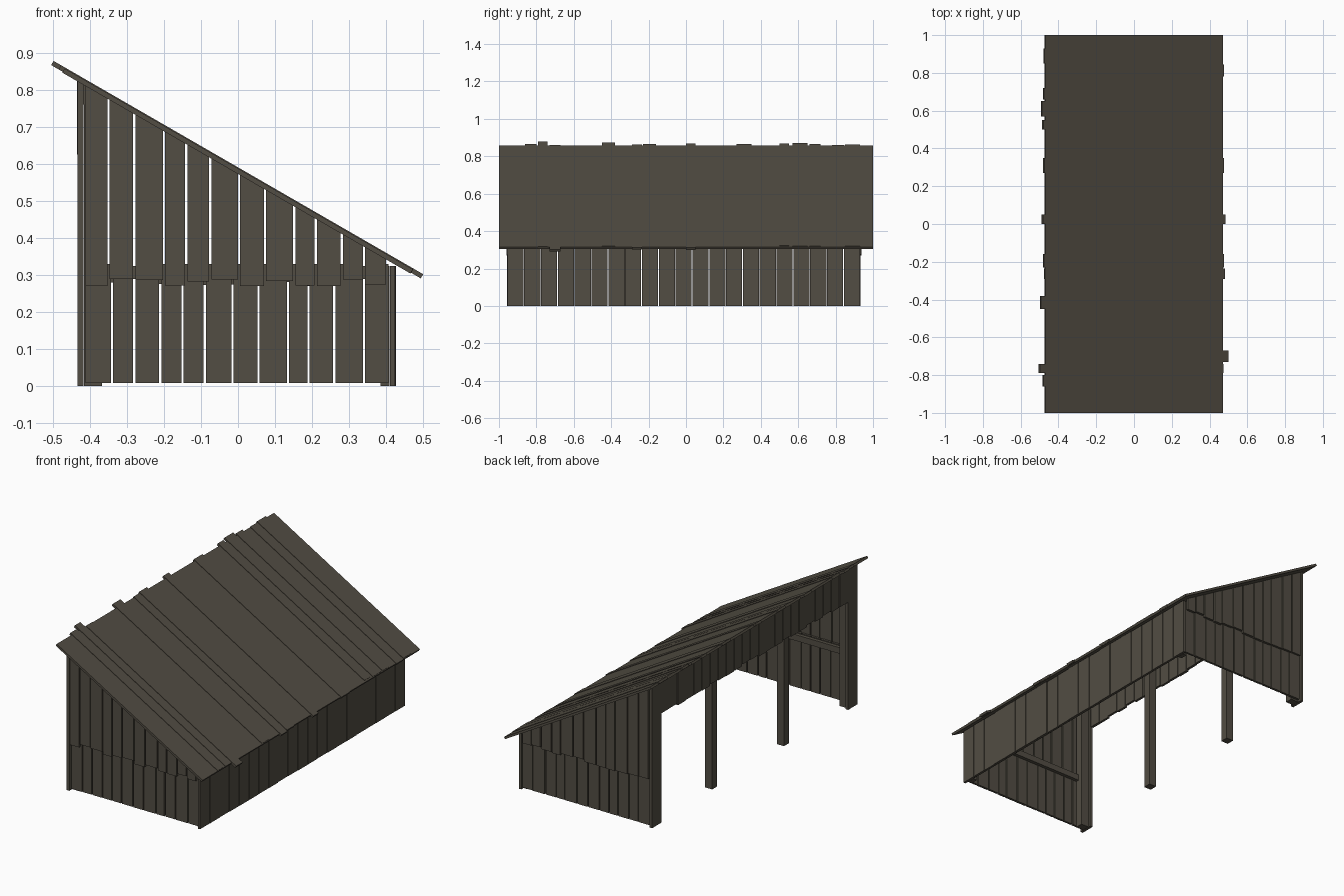
import bpy, bmesh, math, random

if "Cube" in bpy.data.objects:
    bpy.data.objects.remove(bpy.data.objects["Cube"])
random.seed(4)

def material(name, col):
    m = bpy.data.materials.new(name)
    m.diffuse_color = (*col, 1)
    m.use_nodes = True
    m.node_tree.nodes["Principled BSDF"].inputs["Base Color"].default_value = m.diffuse_color
    return m

WOOD = material("weathered wood", (0.084, 0.074, 0.056))

def roof_z(x):            # top surface of the roof
    return 0.588 - 0.577 * x

def under(x):             # underside of the roof
    return roof_z(x) - 0.015

def add_prism(bm, base, off):
    """Extrude a planar outline by an offset vector."""
    a = [bm.verts.new(p) for p in base]
    b = [bm.verts.new([p[i] + off[i] for i in range(3)]) for p in base]
    bm.faces.new(a)
    bm.faces.new(b[::-1])
    n = len(a)
    for i in range(n):
        j = (i + 1) % n
        bm.faces.new((a[j], a[i], b[i], b[j]))

def finish(bm, name):
    bmesh.ops.recalc_face_normals(bm, faces=bm.faces[:])
    me = bpy.data.meshes.new(name)
    bm.to_mesh(me)
    bm.free()
    ob = bpy.data.objects.new(name, me)
    me.materials.append(WOOD)
    bpy.context.collection.objects.link(ob)

def box(bm, x0, x1, y0, y1, z0, top):
    """Upright board; top is a height or a function of x."""
    f = top if callable(top) else (lambda x: top)
    add_prism(bm, [(x0, y0, z0), (x1, y0, z0), (x1, y0, f(x1)), (x0, y0, f(x0))],
              (0, y1 - y0, 0))

# roof deck, with boards overhanging at the high and low edges
def roof_board(bm, x0, x1, y0, y1, lift, thick):
    add_prism(bm, [(x0, y0, roof_z(x0) + lift), (x1, y0, roof_z(x1) + lift),
                   (x1 - thick * 0.5, y0, roof_z(x1) + lift - thick * 0.87),
                   (x0 - thick * 0.5, y0, roof_z(x0) + lift - thick * 0.87)],
              (0, y1 - y0, 0))

bm = bmesh.new()
roof_board(bm, -0.468, 0.472, -1, 1, 0, 0.013)
finish(bm, "roof_deck")

bm = bmesh.new()
for y0, y1, left, right in [
        (0.85, 0.93, -0.473, 0.470), (0.78, 0.845, -0.468, 0.476), (0.66, 0.72, -0.476, 0.47),
        (0.57, 0.65, -0.487, 0.47), (0.50, 0.55, -0.480, 0.465), (0.27, 0.35, -0.474, 0.477),
        (0.0, 0.05, -0.482, 0.485), (-0.23, -0.16, -0.476, 0.477), (-0.29, -0.235, -0.47, 0.483),
        (-0.45, -0.38, -0.492, 0.47), (-0.73, -0.67, -0.468, 0.50),
        (-0.79, -0.74, -0.498, 0.474), (-0.86, -0.80, -0.478, 0.472)]:
    roof_board(bm, left, right, y0, y1, 0.003, 0.013)
finish(bm, "roof_boards")

# gable walls: lower boards and an overlapping upper layer
LOW = [-.415, -.34, -.28, -.21, -.15, -.09, -.015, .055, .135, .19, .26, .34, .41]
UP = [-.415, -.35, -.28, -.20, -.14, -.075, .003, .073, .152, .21, .28, .34, .402]
for name, y, s in (("front", -0.932, -1), ("back", 0.910, 1)):
    bm = bmesh.new()
    for a, b in zip(LOW, LOW[1:]):
        d = random.uniform(0, 0.003)
        box(bm, a + 0.003, b - 0.003, y, y + s * (0.012 + d), 0.009,
            min(0.33, under(b)))
    finish(bm, name + "_wall_lower_boards")
    bm = bmesh.new()
    for a, b in zip(UP, UP[1:]):
        d = random.uniform(0, 0.003)
        box(bm, a + 0.003, b - 0.003, y + s * 0.013, y + s * (0.026 + d),
            random.uniform(0.268, 0.291), under)
    finish(bm, name + "_wall_upper_boards")
    # rail along the inside of the gable
    bm = bmesh.new()
    box(bm, -0.37, 0.40, y, y - s * 0.02, 0.29, 0.325)
    finish(bm, name + "_wall_rail")

# low long wall on the right
bm = bmesh.new()
n, ya, yb = 21, -0.957, 0.932
for i in range(n):
    w = (yb - ya) / n
    d = random.uniform(0, 0.004)
    box(bm, 0.41, 0.423 + d, ya + i * w + 0.002, ya + (i + 1) * w - 0.002, 0, 0.325)
finish(bm, "right_wall_boards")

# header boards over the open left side
bm = bmesh.new()
n, ya, yb = 23, -0.87, 0.845
for i in range(n):
    w = (yb - ya) / n
    d = random.uniform(0, 0.004)
    box(bm, -0.431 - d, -0.418, ya + i * w + 0.002, ya + (i + 1) * w - 0.002,
        0.63 + random.uniform(-0.006, 0.006), under)
finish(bm, "left_header_boards")

# full-height boards at the left corners
bm = bmesh.new()
for y0, y1 in ((-0.957, -0.872), (0.847, 0.932)):
    box(bm, -0.434, -0.417, y0, y1, 0, under)
finish(bm, "left_corner_boards")

# posts along the left side and in the right corners
bm = bmesh.new()
for y in (-0.33, 0.33):
    box(bm, -0.416, -0.37, y - 0.023, y + 0.023, 0, under)
finish(bm, "middle_posts")
bm = bmesh.new()
for y0, y1 in ((-0.931, -0.887), (0.865, 0.909)):
    box(bm, -0.416, -0.367, y0, y1, 0, under)
    box(bm, 0.385, 0.409, y0, y1, 0, 0.325)
finish(bm, "corner_posts")

# beam carrying the high edge of the roof
bm = bmesh.new()
box(bm, -0.417, -0.385, -0.93, 0.905, 0.76, under)
finish(bm, "left_roof_beam")
